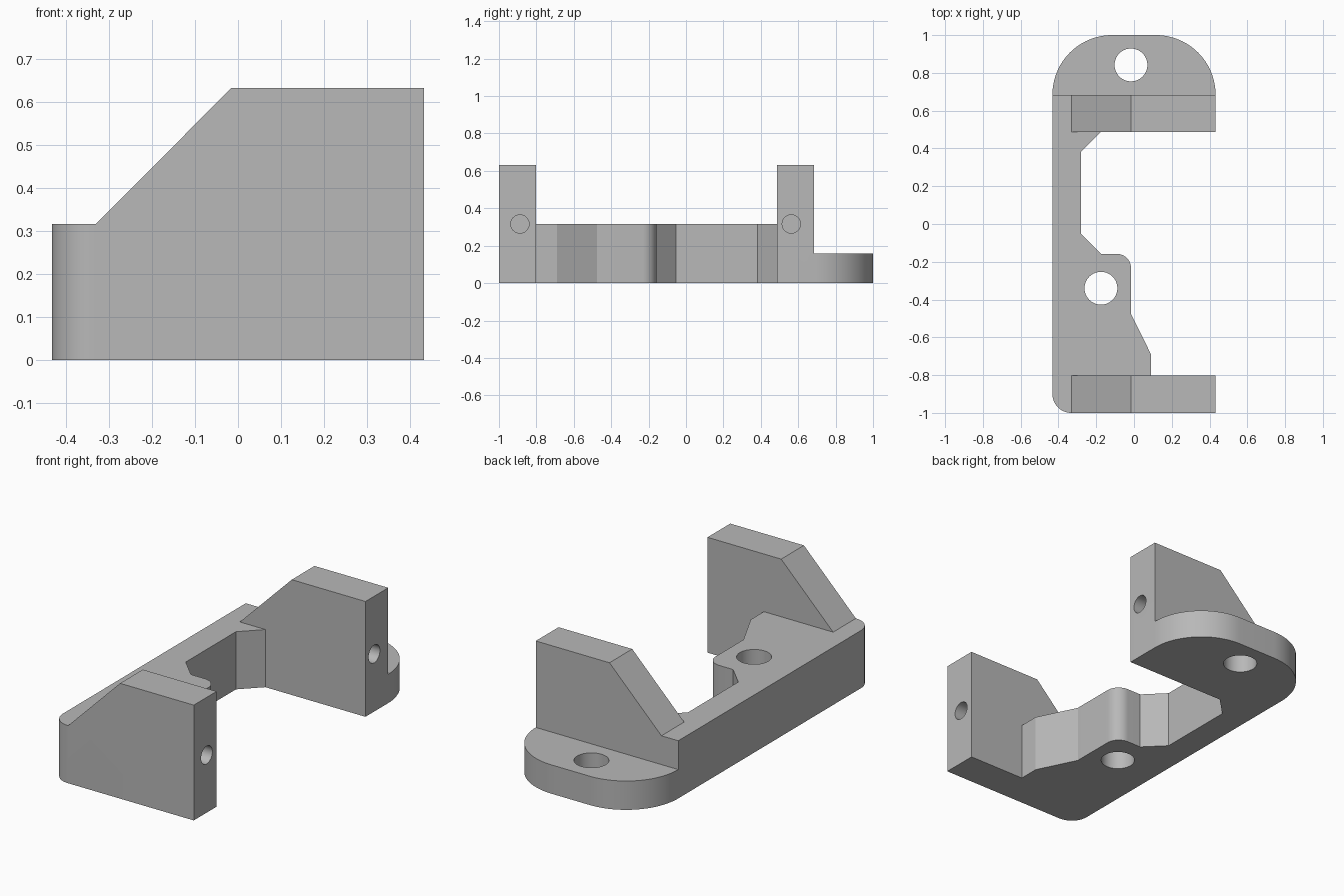
import bpy, bmesh, math
from mathutils import Vector

if "Cube" in bpy.data.objects:
    bpy.data.objects.remove(bpy.data.objects["Cube"], do_unlink=True)

W, R = 0.432, 0.316          # half width, tab corner radius
BASE_H, TAB_H, WALL_H = 0.316, 0.158, 0.632
WALL_T = 0.197

grey = bpy.data.materials.new("plain grey")
grey.use_nodes = True
grey.diffuse_color = (0.48, 0.48, 0.48, 1)
grey.node_tree.nodes["Principled BSDF"].inputs["Base Color"].default_value = grey.diffuse_color


def arc(cx, cy, r, start, end, n=16):
    angles = [math.radians(start + (end - start) * i / n) for i in range(n + 1)]
    return [(cx + r * math.cos(a), cy + r * math.sin(a)) for a in angles]


def prism(name, points, offset):
    """Extrude a closed 3D outline along an offset."""
    bm = bmesh.new()
    face = bm.faces.new([bm.verts.new(p) for p in points])
    grown = bmesh.ops.extrude_face_region(bm, geom=[face])["geom"]
    bmesh.ops.translate(bm, vec=Vector(offset),
                        verts=[g for g in grown if isinstance(g, bmesh.types.BMVert)])
    bmesh.ops.recalc_face_normals(bm, faces=bm.faces)
    mesh = bpy.data.meshes.new(name)
    bm.to_mesh(mesh)
    bm.free()
    mesh.materials.append(grey)
    obj = bpy.data.objects.new(name, mesh)
    bpy.context.collection.objects.link(obj)
    return obj


def combine(target, tool, operation):
    bpy.context.view_layer.objects.active = target
    mod = target.modifiers.new("combine", "BOOLEAN")
    mod.operation, mod.solver, mod.object = operation, "EXACT", tool
    bpy.ops.object.modifier_apply(modifier=mod.name)
    bpy.data.objects.remove(tool, do_unlink=True)


# Spine with the notch and the bulge around the screw hole
outline = (arc(-W + 0.1, -0.9, 0.1, 180, 270)
           + [(W, -1), (W, -0.803), (0.09, -0.803), (0.09, -0.69), (-0.016, -0.475)]
           + arc(-0.091, -0.233, 0.075, 0, 90)
           + [(-0.175, -0.158), (-0.28, -0.053), (-0.28, 0.382), (-0.175, 0.487),
              (W, 0.487), (W, 0.684), (-W, 0.684)])
bracket = prism("bracket", [(x, y, 0) for x, y in outline], (0, 0, BASE_H))

# Two end walls with a sloped shoulder
profile = [(-0.33, 0), (W, 0), (W, WALL_H), (-0.015, WALL_H), (-0.33, BASE_H)]
for y in (-1, 0.487):
    wall = prism("end_wall", [(x, y, z) for x, z in profile], (0, WALL_T, 0))
    combine(bracket, wall, "UNION")

# Rounded mounting tab at the back
tab_outline = (arc(W - R, 0.684, R, 0, 90, 24) + arc(R - W, 0.684, R, 90, 180, 24)
               + [(-0.4, 0.6), (0.4, 0.6)])
tab = prism("mounting_tab", [(x, y, 0) for x, y in tab_outline], (0, 0, TAB_H))
combine(bracket, tab, "UNION")

# Vertical screw holes
for x, y in ((-0.016, 0.842), (-0.175, -0.34)):
    ring = arc(x, y, 0.087, 0, 360, 40)[:-1]
    combine(bracket, prism("screw_hole", [(a, b, -0.1) for a, b in ring], (0, 0, 0.6)), "DIFFERENCE")

# Blind holes in the wall ends
for y in (-0.888, 0.563):
    ring = arc(y, BASE_H, 0.049, 0, 360, 32)[:-1]
    combine(bracket, prism("blind_hole", [(W + 0.1, a, b) for a, b in ring], (-0.5, 0, 0)), "DIFFERENCE")

# Merge flat regions and keep edges crisp
bm = bmesh.new()
bm.from_mesh(bracket.data)
bmesh.ops.remove_doubles(bm, verts=bm.verts, dist=0.0002)
bmesh.ops.dissolve_limit(bm, angle_limit=math.radians(0.5), verts=bm.verts, edges=bm.edges)
bm.to_mesh(bracket.data)
bm.free()
bpy.ops.object.select_all(action="DESELECT")
bracket.select_set(True)
bpy.context.view_layer.objects.active = bracket
bpy.ops.object.shade_smooth_by_angle(angle=math.radians(25))
